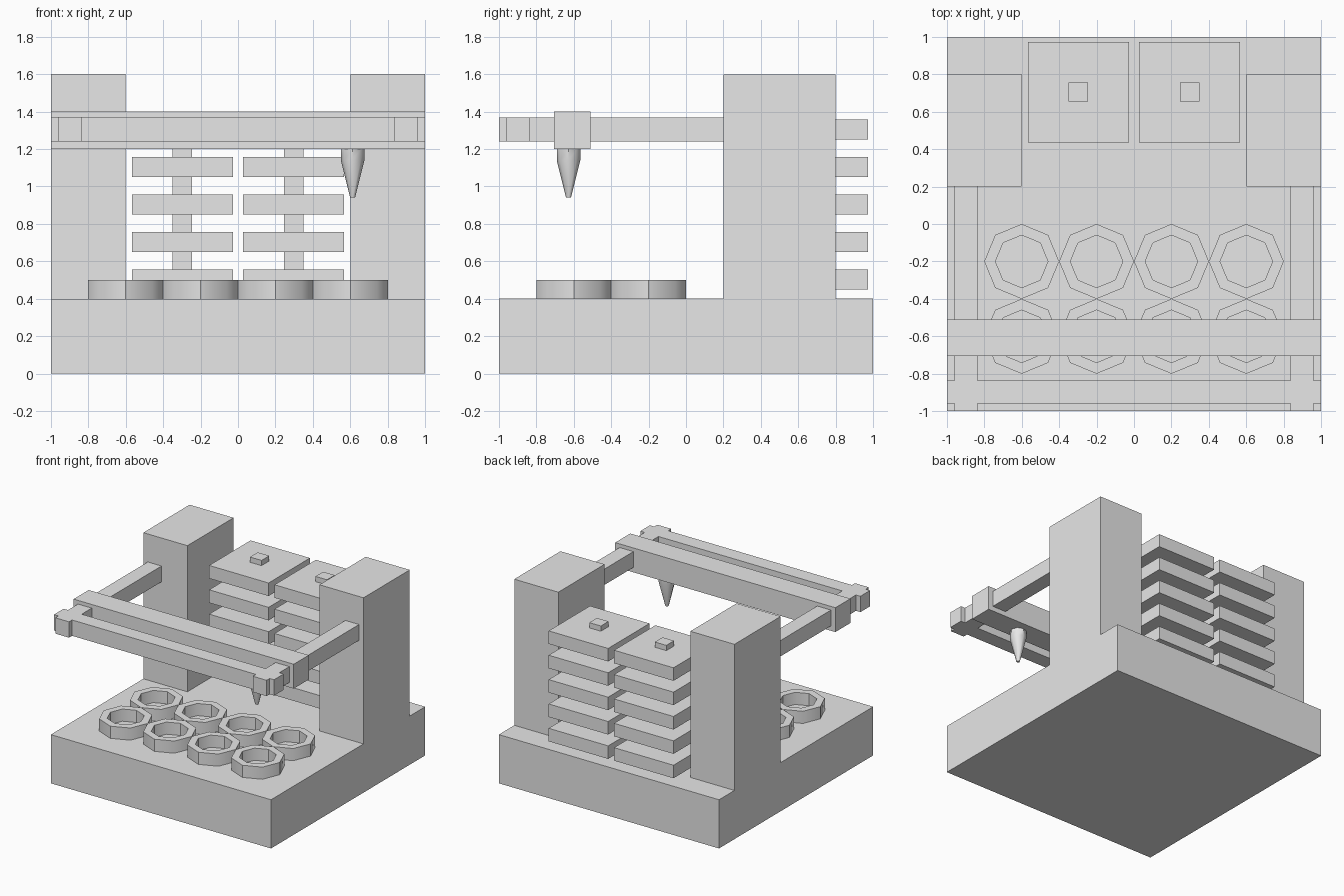
import bpy, bmesh, math

cube = bpy.data.objects.get("Cube")
if cube:
    bpy.data.objects.remove(cube, do_unlink=True)

grey = bpy.data.materials.new("light grey")
grey.use_nodes = True
COLOUR = (0.8, 0.8, 0.8, 1)
grey.diffuse_color = COLOUR
grey.node_tree.nodes["Principled BSDF"].inputs["Base Color"].default_value = COLOUR


def finish(name, bm):
    mesh = bpy.data.meshes.new(name)
    bm.to_mesh(mesh)
    bm.free()
    mesh.materials.append(grey)
    obj = bpy.data.objects.new(name, mesh)
    bpy.context.collection.objects.link(obj)
    return obj


def box(name, x, y, z):
    """Box spanning the given (low, high) ranges."""
    bm = bmesh.new()
    bmesh.ops.create_cube(bm, size=1)
    for v in bm.verts:
        v.co = [lo + (c + 0.5) * (hi - lo) for c, (lo, hi) in zip(v.co, (x, y, z))]
    return finish(name, bm)


def lathe(name, profile, centre, sides=8, closed=False):
    """Turn a (radius, height) profile; smooth within each quarter turn."""
    bm = bmesh.new()
    rings = []
    for r, z in profile:
        angles = [math.tau * i / sides for i in range(sides)]
        rings.append([bm.verts.new((centre[0] + r * math.cos(a),
                                    centre[1] + r * math.sin(a), z)) for a in angles])
    pairs = list(zip(rings, rings[1:]))
    if closed:
        pairs.append((rings[-1], rings[0]))
    else:
        bm.faces.new(rings[0])
        bm.faces.new(rings[-1])
    for low, high in pairs:
        for i in range(sides):
            j = (i + 1) % sides
            bm.faces.new((low[i], low[j], high[j], high[i]))
    bmesh.ops.recalc_face_normals(bm, faces=bm.faces)
    for f in bm.faces:
        f.smooth = abs(f.normal.z) < 0.9
    for ring in rings:
        for v in ring:
            for e in v.link_edges:
                if e.calc_face_angle(0) > math.radians(50):
                    e.smooth = False
    # quarter seams on the upright walls
    for low, high in pairs:
        for i in range(0, sides, sides // 4):
            edge = bm.edges.get((low[i], high[i]))
            if abs(low[i].co.z - high[i].co.z) > 0.01:
                if (low[i].co - high[i].co).xy.length < 0.001:
                    edge.smooth = False
    return finish(name, bm)


def mirrored(lo, hi, side):
    return tuple(sorted((lo * side, hi * side)))


# base
box("base", (-1, 1), (-1, 1), (0, 0.4))

for side, label in ((1, "left"), (-1, "right")):
    # towers and the rails they carry
    box(label + "_tower", mirrored(0.6, 1, side), (0.2, 0.8), (0.4, 1.6))
    box(label + "_rail", mirrored(0.835, 0.96, side), (-1, 0.2), (1.24, 1.37))

    # tray stack on its post
    box(label + "_stack_post", mirrored(0.245, 0.35, side), (0.655, 0.755), (0.4, 1.4))
    for n in range(5):
        z = 0.45 + 0.2 * n
        box(f"{label}_tray_{n + 1}", mirrored(0.027, 0.567, side),
            (0.435, 0.972), (z, z + 0.107))

# front rail crossing the side rails, and the sliding crossbar
box("front_rail", (-1, 1), (-0.96, -0.835), (1.24, 1.37))
box("crossbar", (-1, 1), (-0.705, -0.51), (1.2, 1.4))

# nozzle under the crossbar
lathe("nozzle", [(0.013, 0.94), (0.063, 1.14), (0.063, 1.2)], (0.612, -0.628))

# cups: two rows of four open octagonal rings
for row in range(2):
    for col in range(4):
        lathe(f"cup_{row + 1}_{col + 1}",
              [(0.2, 0.4), (0.2, 0.5), (0.14, 0.5), (0.14, 0.4)],
              (-0.6 + 0.4 * col, -0.2 - 0.4 * row), closed=True)
